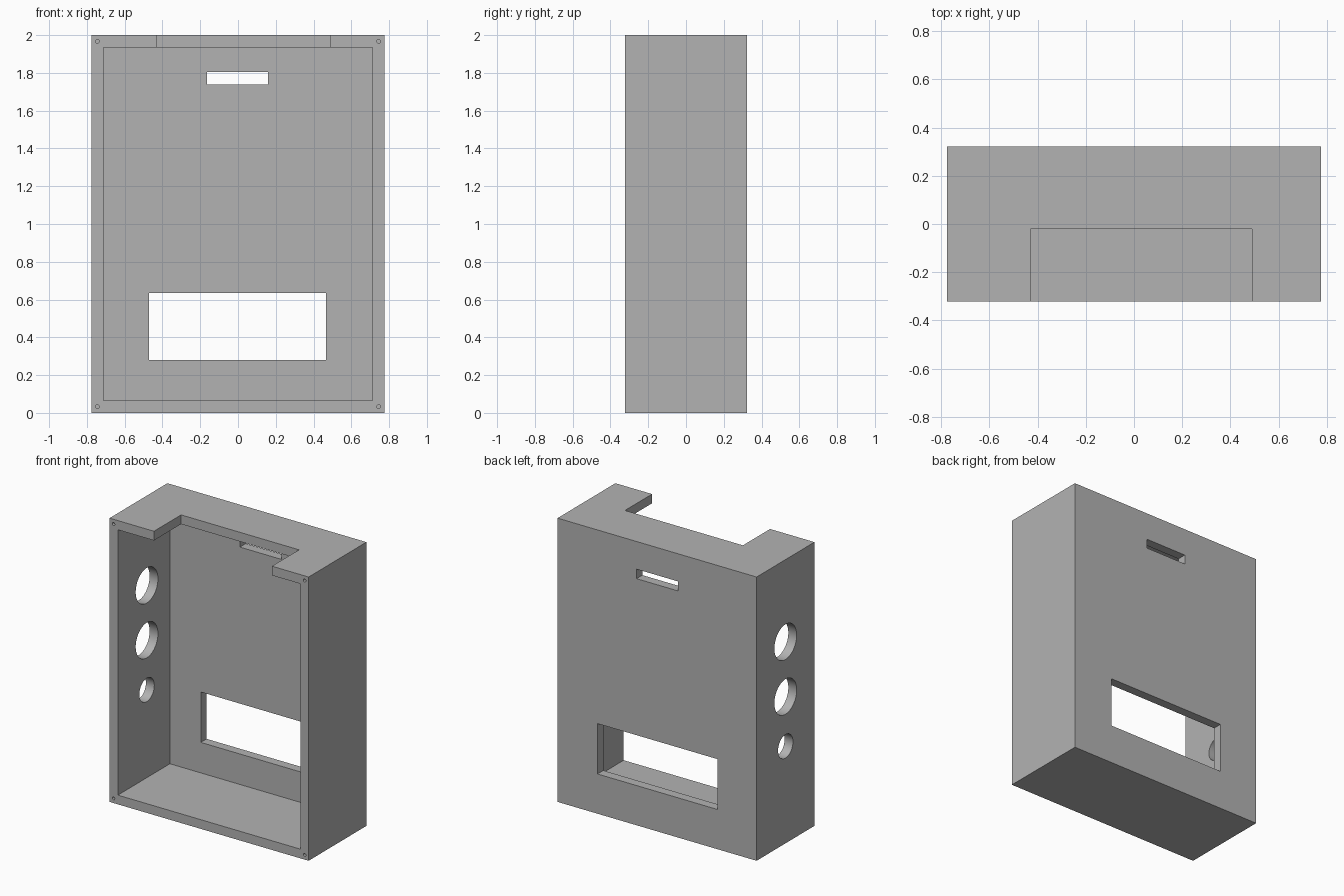
import bpy
from math import radians

old = bpy.data.objects.get("Cube")
if old:
    bpy.data.objects.remove(old, do_unlink=True)

W, D, H = 0.776, 0.322, 2.0   # half width, half depth, height
T = 0.065                     # wall thickness

grey = bpy.data.materials.new("plain grey")
grey.use_nodes = True
colour = (0.45, 0.45, 0.45, 1)
grey.diffuse_color = colour
grey.node_tree.nodes["Principled BSDF"].inputs["Base Color"].default_value = colour


def box(name, x0, x1, y0, y1, z0, z1):
    bpy.ops.mesh.primitive_cube_add(
        size=1, location=((x0 + x1) / 2, (y0 + y1) / 2, (z0 + z1) / 2))
    ob = bpy.context.object
    ob.name = name
    ob.scale = (x1 - x0, y1 - y0, z1 - z0)
    bpy.ops.object.transform_apply(location=False, rotation=False, scale=True)
    ob.data.materials.append(grey)
    return ob


def rod(name, radius, length, location, rotation, sides):
    bpy.ops.mesh.primitive_cylinder_add(
        vertices=sides, radius=radius, depth=length,
        location=location, rotation=rotation)
    ob = bpy.context.object
    ob.name = name
    ob.data.materials.append(grey)
    return ob


# Solid enclosure block
shell = box("enclosure_shell", -W, W, -D, D, 0, H)

# Open front cavity, top notch, back slot and back window
cutters = [
    box("cavity_cutter", -W + T, W - T, -D - 0.2, D - T, T, H - T),
    box("top_notch_cutter", -0.43, 0.49, -D - 0.1, -0.02, H - 0.15, H + 0.1),
    box("back_slot_cutter", -0.165, 0.16, 0.1, D + 0.1, 1.738, 1.805),
    box("back_window_cutter", -0.47, 0.465, 0.1, D + 0.1, 0.28, 0.635),
]

# Round ports through the right wall
for z, r in ((1.42, 0.124), (1.034, 0.124), (0.684, 0.083)):
    cutters.append(rod("port_cutter", r, 0.3, (-W, 0, z),
                       (0, radians(90), 0), 64))

# Screw holes in the front rim corners
for x in (-0.745, 0.745):
    for z in (0.033, H - 0.033):
        cutters.append(rod("screw_hole_cutter", 0.01, 0.3, (x, -D, z),
                           (radians(90), 0, 0), 24))

# Cut every opening, then discard the cutters
for c in cutters:
    c.hide_render = True
    mod = shell.modifiers.new(c.name, 'BOOLEAN')
    mod.operation = 'DIFFERENCE'
    mod.solver = 'EXACT'
    mod.object = c

bpy.ops.object.select_all(action='DESELECT')
shell.select_set(True)
bpy.context.view_layer.objects.active = shell
for mod in list(shell.modifiers):
    bpy.ops.object.modifier_apply(modifier=mod.name)
for c in cutters:
    bpy.data.objects.remove(c, do_unlink=True)

# Smooth hole walls, crisp box edges
bpy.ops.object.shade_smooth_by_angle(angle=radians(30))
